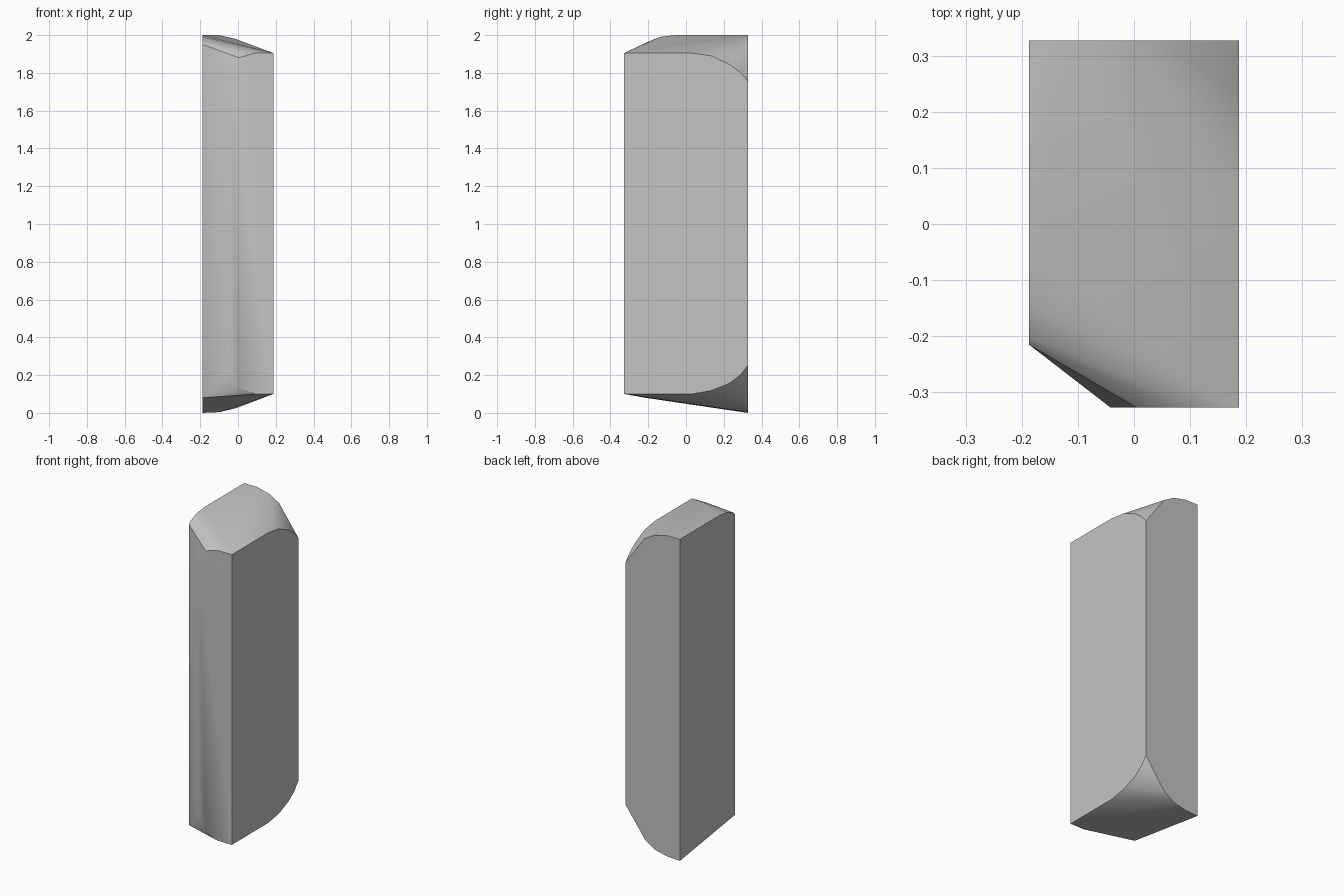
import bpy
import bmesh
import math

# Remove the default object
default_cube = bpy.data.objects.get("Cube")
if default_cube:
    bpy.data.objects.remove(default_cube, do_unlink=True)

# Half extents of the block and the back edge of its chamfered corner
HALF_WIDTH, HALF_DEPTH, CHAMFER_Y = 0.187, 0.327, -0.215


def make_material(name, color):
    material = bpy.data.materials.new(name)
    material.use_nodes = True
    material.diffuse_color = color
    material.node_tree.nodes["Principled BSDF"].inputs["Base Color"].default_value = color
    return material


# Rim profiles on each side: (position along the side, bottom height, top height)
front_rim = [(-0.042, 0.22, 1.75), (0.005, 0.135, 1.88),
             (0.09, 0.1, 1.905), (HALF_WIDTH, 0.1, 1.905)]
right_rim = [(0.03, 0.1, 1.905), (0.135, 0.118, 1.89),
             (0.23, 0.157, 1.845), (0.287, 0.2, 1.803)]
back_rim = [(HALF_WIDTH, 0.25, 1.757), (0.055, 0.07, 1.94),
            (-0.014, 0.024, 1.98), (-0.1, 0.004, 2), (-HALF_WIDTH, 0, 2)]
left_rim = [(-0.06, 0.058, 2), (-0.14, 0.07, 1.99),
            (-0.2, 0.078, 1.965), (CHAMFER_Y, 0.08, 1.95)]


def place(rim, position):
    """Turn a rim profile into its bottom and top points."""
    points = []
    for along, bottom, top in rim:
        x, y = position(along)
        points += [(x, y, bottom), (x, y, top)]
    return points


rim_points = (
    place(front_rim, lambda along: (along, -HALF_DEPTH))
    + place(right_rim, lambda along: (HALF_WIDTH, along))
    + place(back_rim, lambda along: (along, HALF_DEPTH))
    + place(left_rim, lambda along: (-HALF_WIDTH, along))
)

# Wrap the rims in a convex solid with clean flat sides
bm = bmesh.new()
for point in rim_points:
    bm.verts.new(point)
hull = bmesh.ops.convex_hull(bm, input=bm.verts)
loose = [v for v in bm.verts if not v.link_faces]
bmesh.ops.delete(bm, geom=loose, context="VERTS")
bmesh.ops.dissolve_limit(bm, angle_limit=math.radians(0.5),
                         verts=bm.verts, edges=bm.edges)
bmesh.ops.recalc_face_normals(bm, faces=bm.faces)
mesh = bpy.data.meshes.new("faceted_block")
bm.to_mesh(mesh)
bm.free()

# Block object, smooth across the rounded ends and sharp at the sides
block = bpy.data.objects.new("faceted_block", mesh)
bpy.context.collection.objects.link(block)
mesh.materials.append(make_material("light_grey", (0.55, 0.55, 0.55, 1)))
bpy.ops.object.select_all(action="DESELECT")
block.select_set(True)
bpy.context.view_layer.objects.active = block
bpy.ops.object.shade_smooth_by_angle(angle=math.radians(30))
